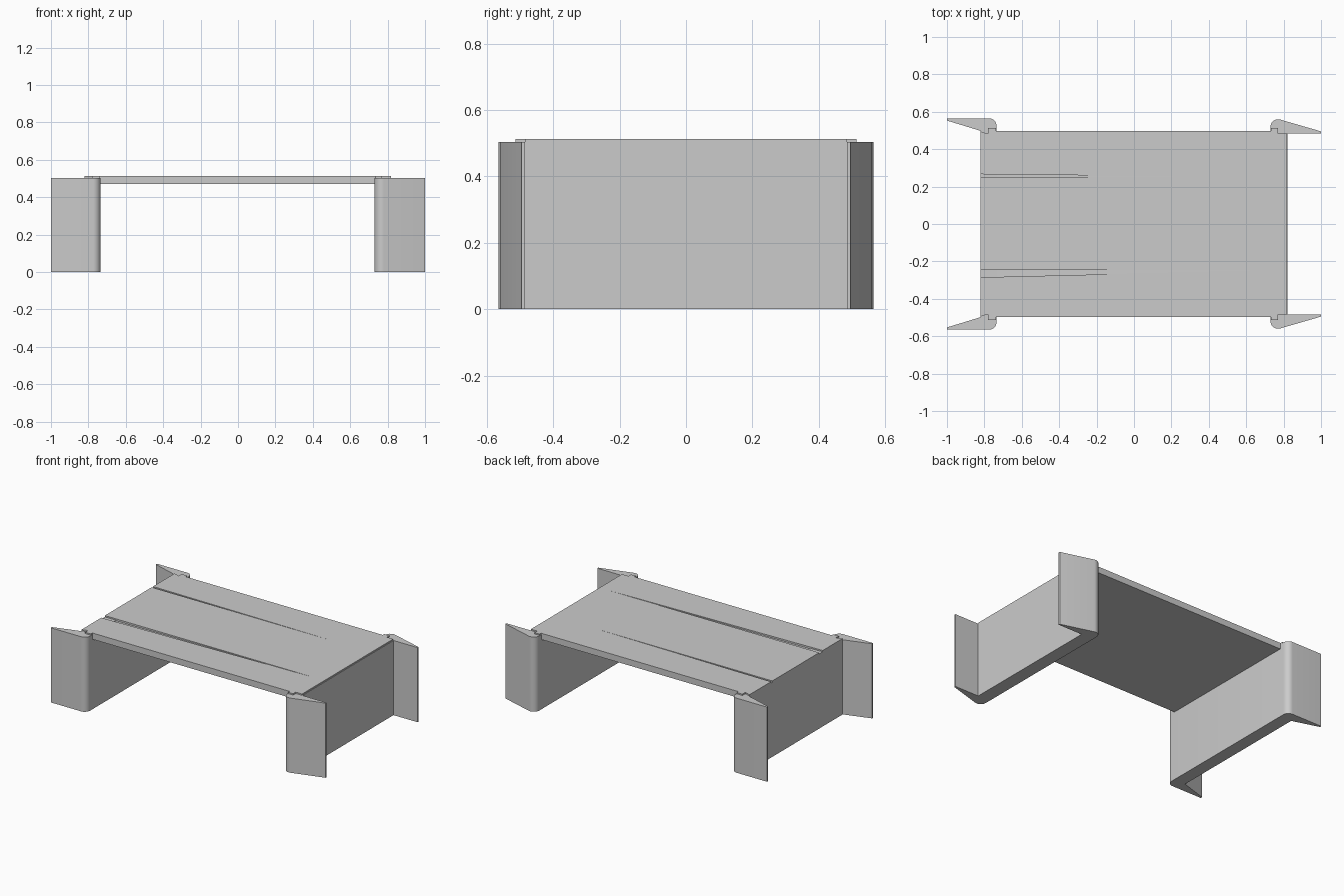
import bpy, bmesh, math

if "Cube" in bpy.data.objects:
    bpy.data.objects.remove(bpy.data.objects["Cube"])


def prism(name, outline, z0, z1):
    """Extrude a plan outline between two heights."""
    bm = bmesh.new()
    face = bm.faces.new([bm.verts.new((x, y, z0)) for x, y in outline])
    ext = bmesh.ops.extrude_face_region(bm, geom=[face])
    verts = [v for v in ext["geom"] if isinstance(v, bmesh.types.BMVert)]
    bmesh.ops.translate(bm, verts=verts, vec=(0, 0, z1 - z0))
    bmesh.ops.recalc_face_normals(bm, faces=bm.faces)
    mesh = bpy.data.meshes.new(name)
    bm.to_mesh(mesh)
    bm.free()
    obj = bpy.data.objects.new(name, mesh)
    bpy.context.collection.objects.link(obj)
    return obj


def mirror_y(half):
    return half + [(x, -y) for x, y in reversed(half)]


def arc(cx, cy, r, a0, a1, n=8):
    angles = [math.radians(a0 + (a1 - a0) * i / n) for i in range(n + 1)]
    return [(cx + r * math.cos(a), cy + r * math.sin(a)) for a in angles]


def smooth(obj):
    bpy.ops.object.select_all(action='DESELECT')
    obj.select_set(True)
    bpy.context.view_layer.objects.active = obj
    bpy.ops.object.shade_smooth_by_angle(angle=math.radians(30))


# End panels with rounded corners and tapered wings
right = arc(0.77, 0.52, 0.04, 180, 75) + [
    (1.0, 0.495), (1.0, 0.485), (0.82, 0.485)]
left = [(-x, y) for x, y in arc(0.775, 0.525, 0.04, 180, 90)] + [
    (-1.0, 0.565), (-1.0, 0.553), (-0.82, 0.498)]
smooth(prism("right_end_panel", mirror_y(right), 0, 0.503))
smooth(prism("left_end_panel", mirror_y(left), 0, 0.503))

# Table top with small corner tabs
half = [(-0.82, 0.495), (-0.78, 0.482), (-0.78, 0.513), (-0.738, 0.513),
        (-0.738, 0.497), (0.732, 0.497), (0.732, 0.513), (0.77, 0.513),
        (0.77, 0.485), (0.817, 0.485)]
top = prism("table_top", mirror_y(half), 0.47, 0.512)

# Tapered shallow grooves, fading out toward the right
for name, tip, y_straight, y_wide in (("back", 0.52, 0.252, 0.267),
                                      ("front", 0.74, -0.247, -0.287)):
    cutter = prism(name + "_groove_cutter",
                   [(-0.9, y_straight), (tip, y_straight), (-0.9, y_wide)],
                   0.498, 0.55)
    for v in cutter.data.vertices:
        if v.co.z < 0.5 and v.co.x > 0:
            v.co.z = 0.511
    cutter.hide_render = True
    cutter.hide_set(True)
    cutter.display_type = 'WIRE'
    mod = top.modifiers.new(name + "_groove", 'BOOLEAN')
    mod.operation = 'DIFFERENCE'
    mod.solver = 'EXACT'
    mod.object = cutter
